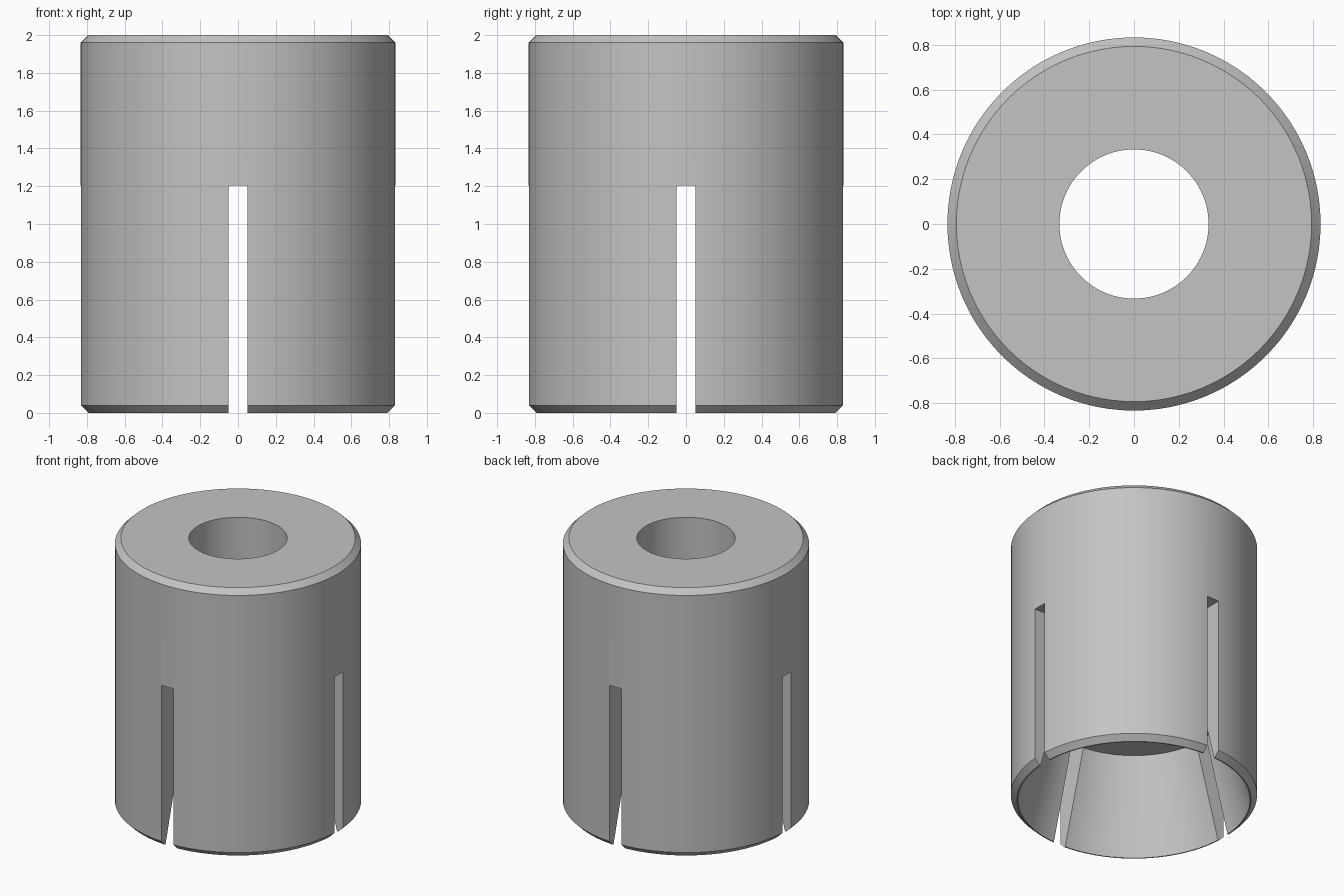
import bpy
import bmesh
import math

cube = bpy.data.objects.get("Cube")
if cube:
    bpy.data.objects.remove(cube, do_unlink=True)

# Plain grey metal
grey = bpy.data.materials.new("grey_metal")
grey.use_nodes = True
colour = (0.55, 0.55, 0.55, 1)
grey.diffuse_color = colour
grey.node_tree.nodes["Principled BSDF"].inputs["Base Color"].default_value = colour

HEIGHT, RADIUS, BORE, CHAMFER = 2.0, 0.833, 0.333, 0.04
MOUTH, SEAT_RADIUS, SEAT_Z = 0.785, 0.595, 0.69
SLOT_WIDTH, SLOT_TOP = 0.1, 1.205
SEGMENTS = 96


def add_object(name, bm):
    bmesh.ops.recalc_face_normals(bm, faces=bm.faces)
    mesh = bpy.data.meshes.new(name)
    bm.to_mesh(mesh)
    bm.free()
    mesh.materials.append(grey)
    obj = bpy.data.objects.new(name, mesh)
    bpy.context.collection.objects.link(obj)
    return obj


def revolve(name, profile):
    """Turn a closed (radius, z) profile around the z axis."""
    bm = bmesh.new()
    verts = [bm.verts.new((r, 0, z)) for r, z in profile]
    edges = [bm.edges.new((v, verts[i - 1])) for i, v in enumerate(verts)]
    bmesh.ops.spin(bm, geom=verts + edges, cent=(0, 0, 0), axis=(0, 0, 1),
                   angle=math.tau, steps=SEGMENTS, use_merge=True)
    bmesh.ops.remove_doubles(bm, verts=bm.verts, dist=1e-5)
    return add_object(name, bm)


def box(name, size, centre):
    bm = bmesh.new()
    bmesh.ops.create_cube(bm, size=1)
    bmesh.ops.scale(bm, vec=size, verts=bm.verts)
    bmesh.ops.translate(bm, vec=centre, verts=bm.verts)
    return add_object(name, bm)


# Sleeve: chamfered outside, straight bore, tapered socket underneath
sleeve = revolve("slotted_sleeve", [
    (MOUTH, 0), (RADIUS - CHAMFER, 0),
    (RADIUS, CHAMFER), (RADIUS, HEIGHT - CHAMFER),
    (RADIUS - CHAMFER, HEIGHT), (BORE, HEIGHT),
    (BORE, SEAT_Z), (SEAT_RADIUS, SEAT_Z),
])

bpy.ops.object.select_all(action="DESELECT")
sleeve.select_set(True)
bpy.context.view_layer.objects.active = sleeve

# Two crossing slots cut up from the bottom
depth = SLOT_TOP + 0.2
for name, size in (("slot_cutter_x", (2, SLOT_WIDTH, depth)),
                   ("slot_cutter_y", (SLOT_WIDTH, 2, depth))):
    cutter = box(name, size, (0, 0, SLOT_TOP - depth / 2))
    cutter.hide_render = True
    mod = sleeve.modifiers.new(name, "BOOLEAN")
    mod.operation = "DIFFERENCE"
    mod.solver = "EXACT"
    mod.object = cutter
    bpy.ops.object.modifier_apply(modifier=mod.name)
    bpy.data.objects.remove(cutter, do_unlink=True)

# Smooth round walls, sharp chamfers and slot edges
bpy.ops.object.shade_smooth_by_angle(angle=math.radians(25))
